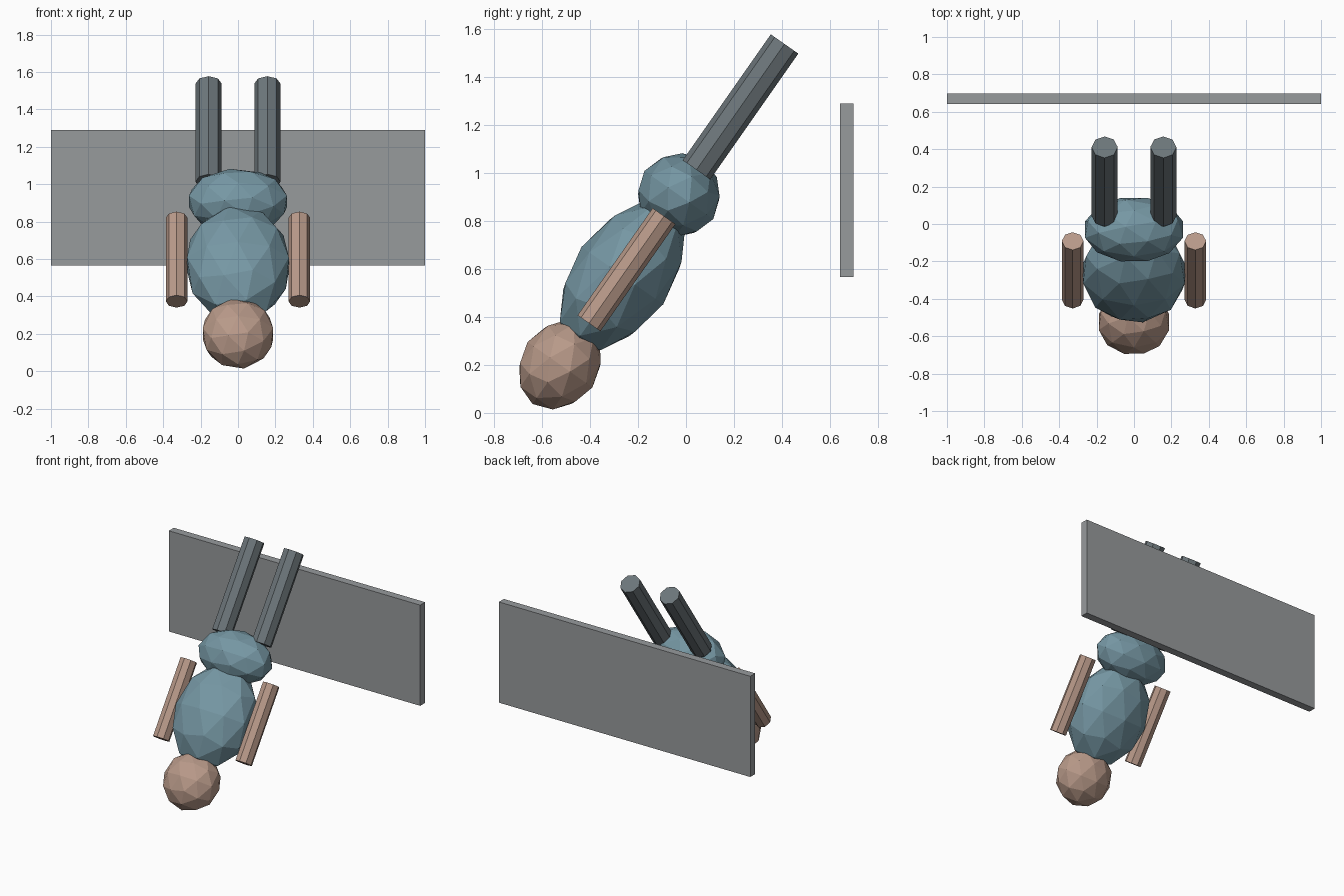
import bpy
import math
from mathutils import Vector

if "Cube" in bpy.data.objects:
    bpy.data.objects.remove(bpy.data.objects["Cube"])

TILT = math.radians(145)              # figure dives head-down, leaning back
CENTRE = Vector((0, -0.265, 0.572))   # middle of the torso
AXIS = Vector((0, -math.sin(TILT), math.cos(TILT)))
AXIS = Vector((0, -math.sin(TILT), math.cos(TILT)))  # torso to head


def material(name, rgb):
    m = bpy.data.materials.new(name)
    m.diffuse_color = (*rgb, 1)
    m.use_nodes = True
    m.node_tree.nodes["Principled BSDF"].inputs["Base Color"].default_value = m.diffuse_color
    return m


SKIN = material("skin", (0.48, 0.32, 0.25))
SHIRT = material("blue_cloth", (0.18, 0.31, 0.37))
TROUSERS = material("dark_cloth", (0.15, 0.18, 0.195))
PANEL = material("grey_panel", (0.31, 0.325, 0.335))


def finish(name, mat):
    ob = bpy.context.object
    ob.name = name
    ob.data.materials.append(mat)
    return ob


def on_body(x, along):
    """Point on the tilted body axis, shifted sideways by x."""
    return CENTRE + AXIS * along + Vector((x, 0, 0))


def blob(name, along, radii, mat):
    bpy.ops.mesh.primitive_ico_sphere_add(
        subdivisions=2, radius=1, location=on_body(0, along), rotation=(TILT, 0, 0))
    finish(name, mat).scale = radii


def limb(name, x, along, radius, length, mat):
    bpy.ops.mesh.primitive_cylinder_add(
        vertices=8, radius=radius, depth=length,
        location=on_body(x, along), rotation=(TILT, 0, 0))
    finish(name, mat)


# Head, torso and hips
blob("head", 0.453, (0.198, 0.165, 0.2), SKIN)
blob("torso", 0, (0.286, 0.208, 0.36), SHIRT)
blob("hips", -0.41, (0.275, 0.175, 0.178), SHIRT)

# Paired arms and legs
for side, s in (("left", 1), ("right", -1)):
    limb(side + "_arm", s * 0.328, -0.03, 0.058, 0.545, SKIN)
    limb(side + "_leg", s * 0.157, -0.858, 0.07, 0.64, TROUSERS)

# Flat panel behind the figure
bpy.ops.mesh.primitive_cube_add(size=1, location=(0, 0.67, 0.928))
finish("back_panel", PANEL).scale = (2, 0.056, 0.724)
